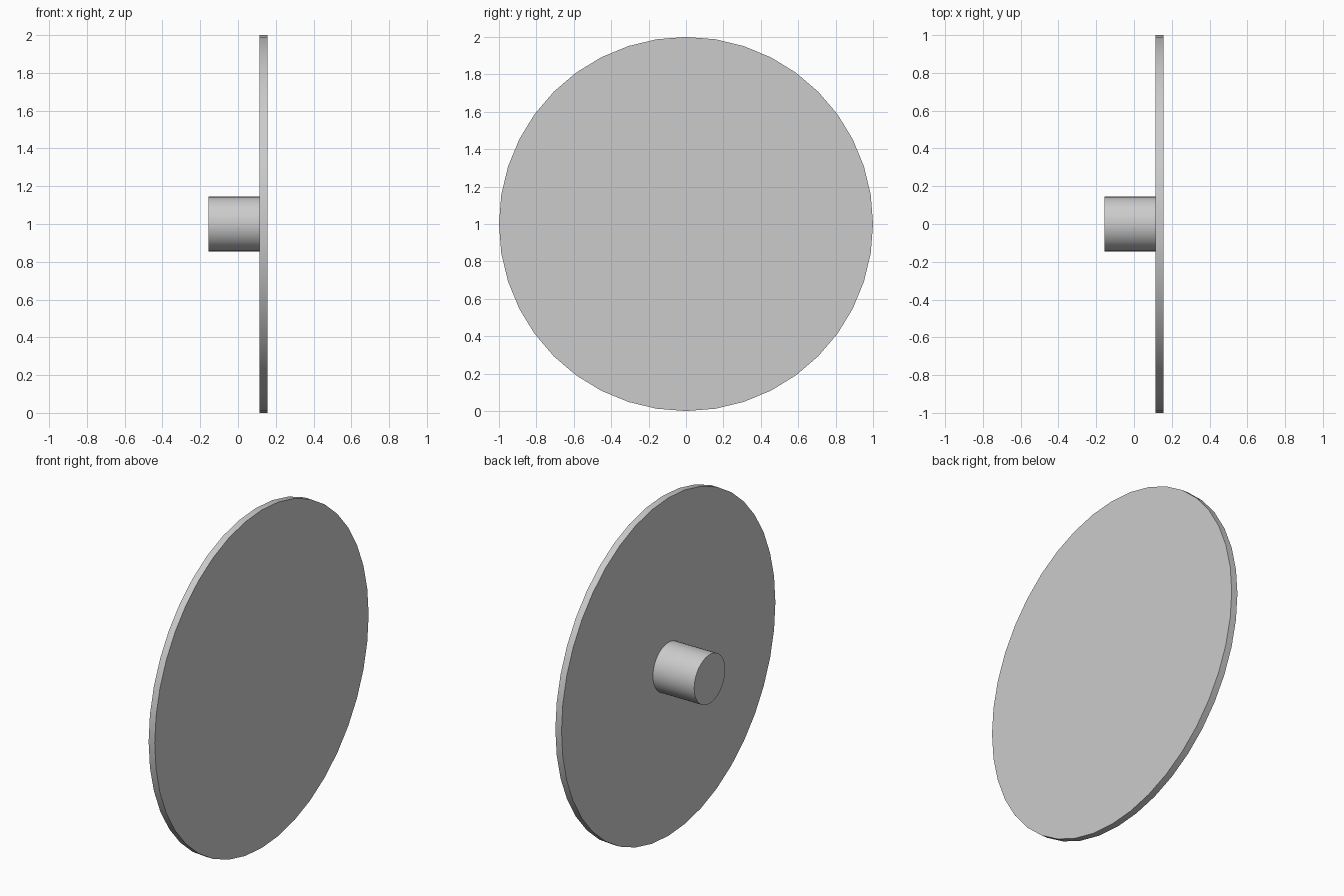
import bpy
import bmesh
from math import cos, sin, tau, radians

cube = bpy.data.objects.get("Cube")
if cube:
    bpy.data.objects.remove(cube)

GREY = (0.6, 0.6, 0.6, 1)
grey = bpy.data.materials.new("plain_grey")
grey.use_nodes = True
grey.diffuse_color = GREY
grey.node_tree.nodes["Principled BSDF"].inputs["Base Color"].default_value = GREY

BORE = 0.11
CENTRE_Z = 1.0


def ring(name, x0, x1, outer, outer_sides, bore_sides):
    """Round part along x with a bore through it."""
    bm = bmesh.new()

    def loop(x, radius, sides):
        verts = [bm.verts.new((x, radius * cos(tau * i / sides),
                               CENTRE_Z + radius * sin(tau * i / sides)))
                 for i in range(sides)]
        edges = [bm.edges.new((verts[i], verts[(i + 1) % sides]))
                 for i in range(sides)]
        return edges

    out0, out1 = (loop(x, outer, outer_sides) for x in (x0, x1))
    in0, in1 = (loop(x, BORE, bore_sides) for x in (x0, x1))
    # rim and bore walls, then the two end faces
    for pair in ((out0, out1), (in0, in1), (out0, in0), (out1, in1)):
        bmesh.ops.bridge_loops(bm, edges=pair[0] + pair[1])
    bmesh.ops.recalc_face_normals(bm, faces=bm.faces)

    mesh = bpy.data.meshes.new(name)
    bm.to_mesh(mesh)
    bm.free()
    mesh.materials.append(grey)
    obj = bpy.data.objects.new(name, mesh)
    bpy.context.collection.objects.link(obj)
    bpy.ops.object.select_all(action="DESELECT")
    obj.select_set(True)
    bpy.context.view_layer.objects.active = obj
    bpy.ops.object.shade_smooth_by_angle(angle=radians(30))
    return obj


# Thin wheel plate and the tubular hub on its right side
ring("disc", 0.115, 0.155, 1.0, 40, 40)
ring("hub", -0.155, 0.115, 0.145, 40, 40)
